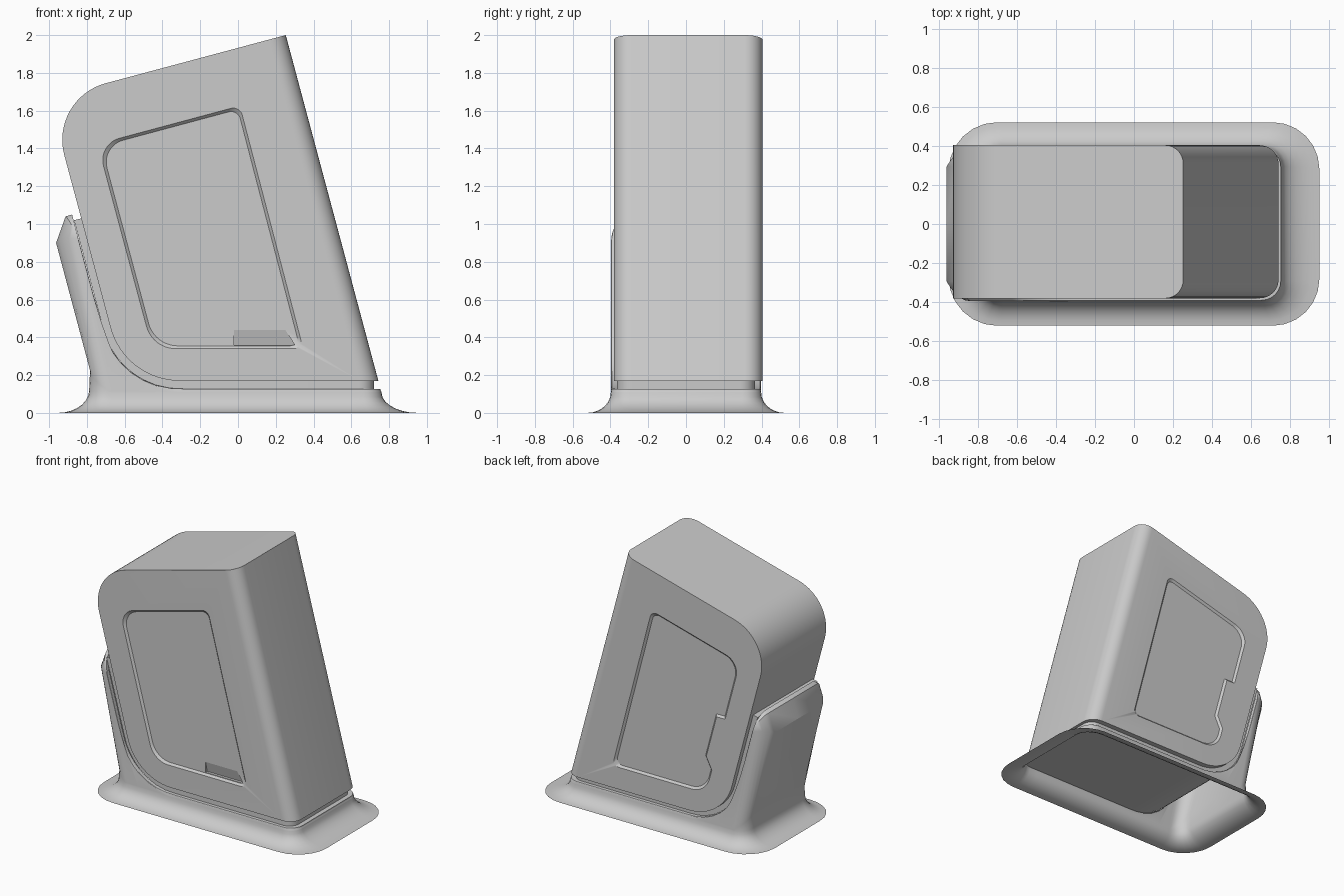
import bpy, bmesh
from math import sin, cos, tan, pi, radians
from mathutils import Vector as V

if "Cube" in bpy.data.objects:
    bpy.data.objects.remove(bpy.data.objects["Cube"])


def loft(name, rings, caps=True, bevel=0):
    """Skin closed rings; optionally round the edges joining first and last ring points."""
    bm = bmesh.new()
    vs = [[bm.verts.new(p) for p in ring] for ring in rings]
    n = len(vs[0])
    for a, b in zip(vs, vs[1:]):
        for i in range(n):
            j = (i + 1) % n
            bm.faces.new((a[i], a[j], b[j], b[i]))
    if caps:
        bm.faces.new(vs[0])
        bm.faces.new(vs[-1])
    bmesh.ops.recalc_face_normals(bm, faces=bm.faces)
    if bevel:
        edges = [bm.edges.get((r[0], r[-1])) for r in vs]
        bmesh.ops.bevel(bm, geom=edges, offset=bevel, segments=8, profile=0.5, affect='EDGES')
    me = bpy.data.meshes.new(name)
    bm.to_mesh(me)
    bm.free()
    ob = bpy.data.objects.new(name, me)
    bpy.context.collection.objects.link(ob)
    return ob


def smooth(ob):
    bpy.ops.object.select_all(action='DESELECT')
    ob.select_set(True)
    bpy.context.view_layer.objects.active = ob
    bpy.ops.object.shade_smooth_by_angle(angle=radians(32))


def fillet(poly, radii, n=10):
    """Round the corners of an xz polygon."""
    out = []
    for i, r in enumerate(radii):
        p = V(poly[i])
        if not r:
            out.append(p)
            continue
        u = (V(poly[i - 1]) - p).normalized()
        v = (V(poly[(i + 1) % len(poly)]) - p).normalized()
        half = u.angle(v) / 2
        c = p + (u + v).normalized() * r / sin(half)
        a = (p + u * r / tan(half) - c).normalized()
        b = (p + v * r / tan(half) - c).normalized()
        out += [c + a.slerp(b, k / n) * r for k in range(n + 1)]
    return out


def inset(poly, d):
    """Move every side of a counter-clockwise polygon inward by d."""
    out = []
    for i, p in enumerate(poly):
        p = V(p)
        e1 = (p - V(poly[i - 1])).normalized()
        e2 = (V(poly[(i + 1) % len(poly)]) - p).normalized()
        n1, n2 = V((-e1.y, e1.x)), V((-e2.y, e2.x))
        out.append(p + (n1 + n2) * d / (1 + n1.dot(n2)))
    return out


def at_y(pts, y):
    return [(p[0], y, p[1]) for p in pts]


# leaning body
profile = fillet([(.253, 2), (-1, 1.665), (-.6, .17), (.743, .17)], [0, .31, .38, 0], 16)
Y0, Y1 = -.382, .405
body = loft("body", [at_y(profile, Y0), at_y(profile, Y1)], bevel=.095)

# recessed side panels, the rear one with a notch in its edge
e, n = V((-.259, .966)), V((.966, .259))
p1 = V((-.504, .53))
corners = [(.345, .34), (.01, 1.625), (-.743, 1.423), (-.453, .34)]
radii = [.04, .05, .12, .16]
notch = [p1 + e * .44, p1 + e * .42 + n * .07, p1 + e * .08 + n * .07, p1]
cutters = []
for name, y, d, poly, rad in (
        ("front_panel_cutter", Y0, 1, corners, radii),
        ("rear_panel_cutter", Y1, -1, corners[:3] + notch + corners[3:],
         radii[:3] + [0] * 4 + radii[3:])):
    rings = [at_y(fillet(inset(poly, k), rad), y + d * k) for k in (-.015, .015)]
    cutters.append(loft(name, rings))
# sloped finger pocket low on the front panel
trap = [(-.02, .44), (.25, .44), (.30, .36), (-.02, .36)]
floor = [(x, Y0 + (.0155 if z > .4 else .035), z) for x, z in trap]
cutters.append(loft("pocket_cutter", [at_y(trap, Y0 - .02), floor]))
for c in cutters:
    m = body.modifiers.new(c.name, 'BOOLEAN')
    m.object, m.operation, m.solver = c, 'DIFFERENCE', 'EXACT'
    bpy.context.view_layer.objects.active = body
    bpy.ops.object.modifier_apply(modifier=m.name)
    bpy.data.objects.remove(c)
smooth(body)

# narrower strip filling the gap between body and stand
strip = fillet([(.72, .127), (-.628, .127), (-.868, 1.02), (-.79, 1.04), (-.56, .2), (.72, .2)],
               [0, .423, 0, 0, .35, 0], 16)
smooth(loft("gap_strip", [at_y(strip, -.365), at_y(strip, .365)], bevel=.08))

# stand: rim follows the body's underside and back, then flares to the foot
A, R, SW = 1.062, .423, radians(75)
L = A + R * SW + .6
N, M = 6, 26


def rim(s):
    if s < A:
        return V((.755 - s, .127))
    t = min((s - A) / R, SW)
    p = V((-.307 - R * sin(t), .55 - R * cos(t)))
    return p + V((-.259, .966)) * max(0, s - A - R * SW)


def full(half):
    return half + [(x, -y, z) for x, y, z in half[-2:0:-1]]


def rim_ring(h, start, dx, dz, drop):
    r = .1
    arc = [k * pi / 2 / N for k in range(N + 1)]
    pts = [(start, 0, 0)]
    pts += [(start + r - r * cos(a), h - r + r * sin(a), 0) for a in arc[:]]
    pts += [(start + r + (L - 2 * r - start) * j / M, h, 0) for j in range(1, M)]
    pts += [(L - r + r * sin(a), h - r + r * cos(a), k / N) for k, a in enumerate(arc)]
    pts += [(L, 0, 1)]
    return full([(rim(s).x + w * dx, y, rim(s).y + w * dz - drop * (1 - w)) for s, y, w in pts])


def foot_ring(xr, xl, h, r, rl, z, zb):
    arc = [k * pi / 2 / N for k in range(N + 1)]
    x0, x1 = rim(.1).x, rim(L - .1).x
    half = [(xr, 0, z)]
    half += [(xr - r + r * cos(a), h - r + r * sin(a), z) for a in arc]
    for j in range(1, M):
        f = (rim(.1 + (L - .2) * j / M).x - x0) / (x1 - x0)
        half.append((xr - r + (xl + rl - xr + r) * f, h, z))
    half += [(xl + rl - rl * sin(a), h - rl + rl * cos(a), z + (zb - z) * k / N)
             for k, a in enumerate(arc)]
    half.append((xl, 0, zb))
    return full(half)


rings = [rim_ring(.365, .035, 0, 0, 0),
         rim_ring(.392, 0, -.007, .03, 0),
         rim_ring(.395, 0, -.042, .02, .003),
         rim_ring(.396, 0, -.092, -.12, .008),
         foot_ring(.758, -.783, .397, .1, .1, .114, .23)]
for k in range(8):
    a = k / 7 * pi / 2
    g, v = 1 - cos(a), 1 - sin(a)
    rings.append(foot_ring(.76 + .193 * g, -.788 - .165 * g, .398 + .125 * g,
                           .1 + .14 * g, .1 + .15 * g, .108 * v, .12 * v))
smooth(loft("stand", rings, caps=False))
